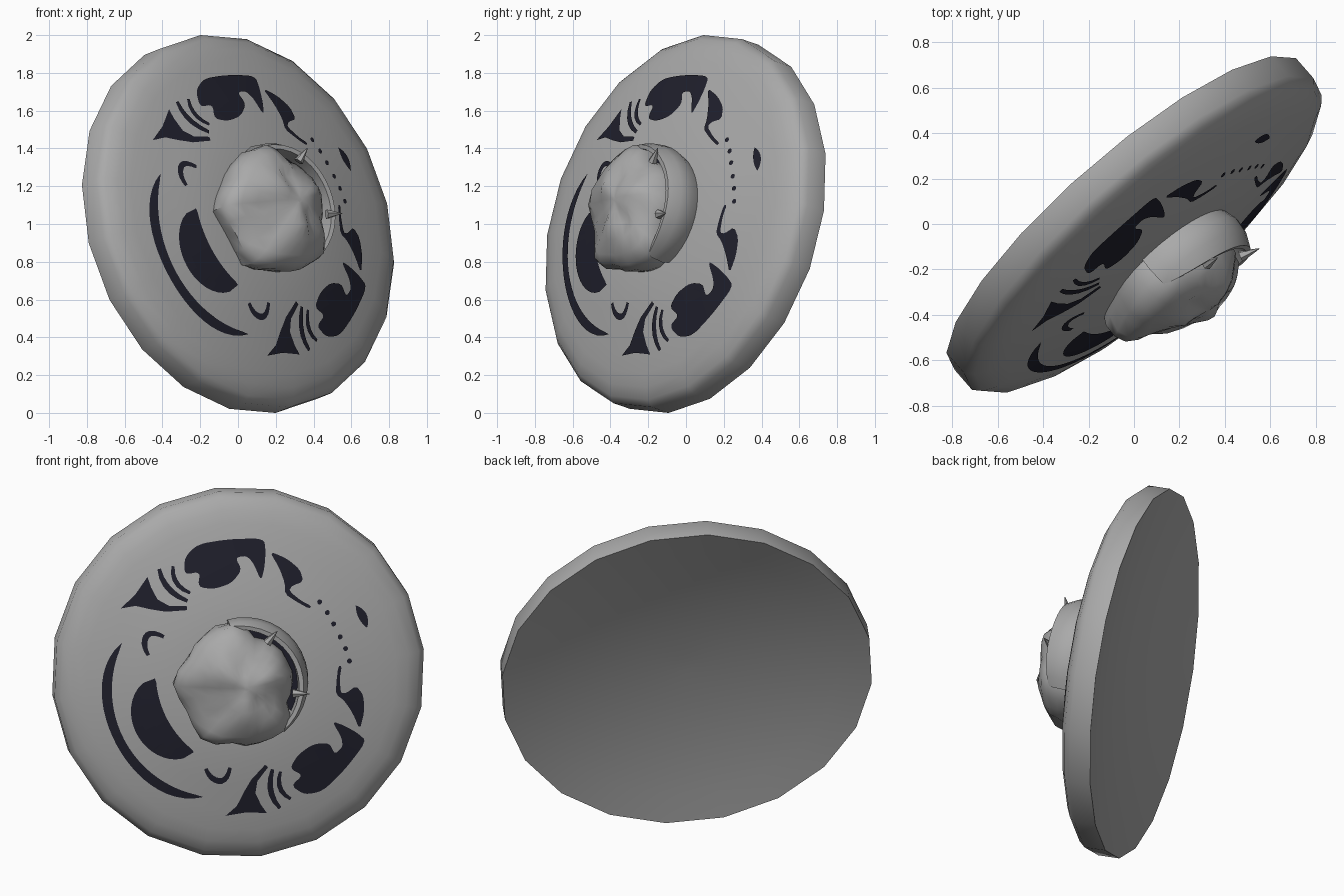
import bpy, bmesh, math
from mathutils import Matrix, Vector, noise

if "Cube" in bpy.data.objects:
    bpy.data.objects.remove(bpy.data.objects["Cube"])

# Tilted frame: local z is the facing direction of the disc, local y its upward direction
N = Vector((.636, -.728, .253)).normalized()
E1 = Vector((-N.y, N.x, 0)).normalized()
E2 = N.cross(E1)
FRAME = Matrix((E1, E2, N)).transposed().to_4x4()
FRAME.translation = (0, 0, 1)
AXIS = math.radians(24.8)                    # symmetry axis of head and painting
HEAD = FRAME @ Matrix.Rotation(AXIS, 4, 'Z')
# disc profile (radius, height): upright rim, domed front
PROFILE = [(1.022, -.06), (1.022, .06), (.99, .096), (.93, .126), (.86, .147),
           (.75, .169), (.6, .2), (.45, .225), (.3, .24), (.05, .245)]
# hollow back, a shallow dish (radius, height)
DISH = [(r, -.06 + .13 * (1 - (r / 1.022) ** 2)) for r in (.05, .25, .45, .65, .85)]


def material(name, col):
    m = bpy.data.materials.new(name)
    m.diffuse_color = (*col, 1)
    m.use_nodes = True
    m.node_tree.nodes["Principled BSDF"].inputs["Base Color"].default_value = m.diffuse_color
    return m


GREY = material("stone_grey", (.4, .4, .4))
DARK = material("dark_paint", (.014, .014, .025))


def finish(name, bm, mat, frame, angle=None):
    bm.transform(frame)
    me = bpy.data.meshes.new(name)
    bm.to_mesh(me)
    bm.free()
    me.materials.append(mat)
    ob = bpy.data.objects.new(name, me)
    bpy.context.collection.objects.link(ob)
    if angle:
        bpy.ops.object.select_all(action='DESELECT')
        ob.select_set(True)
        bpy.context.view_layer.objects.active = ob
        bpy.ops.object.shade_smooth_by_angle(angle=math.radians(angle))
    return ob


def loft(rings):
    """Skin a list of equal-length closed point rings and cap both ends."""
    bm = bmesh.new()
    vs = [[bm.verts.new(p) for p in r] for r in rings]
    n = len(vs[0])
    for a, b in zip(vs, vs[1:]):
        for i in range(n):
            j = (i + 1) % n
            bm.faces.new((a[i], a[j], b[j], b[i]))
    bm.faces.new(vs[0][::-1])
    bm.faces.new(vs[-1])
    bmesh.ops.recalc_face_normals(bm, faces=bm.faces)
    return bm


def polar(deg, r):
    a = math.radians(deg)
    return (r * math.cos(a), r * math.sin(a))


# --- shield disc with 20 sides
finish("shield_disc",
       loft([[(*polar(5 + 18 * k, r), z) for k in range(20)] for r, z in DISH + PROFILE]),
       GREY, FRAME, 50)


# --- painted marks: thin plates draped just above the domed front
def surface(r):
    for (r1, z1), (r0, z0) in zip(PROFILE[1:], PROFILE[2:]):
        if r >= r0:
            return z0 + (z1 - z0) * (r - r0) / (r1 - r0)
    return PROFILE[-1][1]


def plate(bm, pts, z=0):
    f = bm.faces.new([bm.verts.new((x, y, z)) for x, y in pts])
    f.normal_update()
    if f.normal.z < 0:
        f.normal_flip()


def drape(bm):
    bmesh.ops.triangulate(bm, faces=bm.faces[:])
    for axis in ((1, 0, 0), (0, 1, 0)):
        for k in range(-14, 15):
            bmesh.ops.bisect_plane(bm, geom=bm.verts[:] + bm.edges[:] + bm.faces[:],
                                   plane_co=Vector(axis) * k * .06, plane_no=axis)
    for v in bm.verts:
        v.co.z = surface(math.hypot(v.co.x, v.co.y)) + .005


def rounded(pts, times=2):
    for _ in range(times):
        out = []
        for p, q in zip(pts, pts[1:] + pts[:1]):
            p, q = Vector(p), Vector(q)
            out += [p * .8 + q * .2, p * .2 + q * .8]
        pts = out
    return [tuple(p) for p in pts]


def stroke(pts, w):
    """Tapered outline around a three or four point curve."""
    path = []
    for i in range(1, len(pts) - 1):
        p0 = Vector(pts[0]) if i == 1 else (Vector(pts[i - 1]) + Vector(pts[i])) / 2
        p2 = Vector(pts[-1]) if i == len(pts) - 2 else (Vector(pts[i]) + Vector(pts[i + 1])) / 2
        for k in range(5):
            t = k / 5
            path.append(p0 * (1 - t) ** 2 + Vector(pts[i]) * 2 * t * (1 - t) + p2 * t * t)
    path.append(Vector(pts[-1]))
    left, right = [], []
    for i, p in enumerate(path):
        d = (path[min(i + 1, len(path) - 1)] - path[max(i - 1, 0)]).normalized()
        s = Vector((-d.y, d.x)) * w / 2 * (.6 + .4 * math.sin(math.pi * i / (len(path) - 1)))
        left.append(p + s)
        right.append(p - s)
    return left + right[::-1]


WAVE = [(-55, 105), (-54, 122), (-40, 135), (-10, 140), (27, 141), (28, 128), (26, 112), (22, 99),
        (15, 117), (8, 124), (-3, 122), (3, 110), (-8, 97), (-26, 91), (-42, 93), (-39, 108)]
TOOTH = [(32, 128), (49, 121), (62, 110), (65, 98), (53, 94), (50, 89), (62, 79), (72, 74),
         (70, 71), (56, 79), (46, 86), (46, 97), (41, 112)]
HORN = [(-120, 70), (-105, 84), (-92, 102), (-89, 92), (-83, 80), (-72, 74), (-54, 74),
        (-54, 70), (-75, 68), (-90, 70), (-105, 73)]
BARS = [stroke([(-80, 110), (-77, 88), (-53, 79)], 6), stroke([(-66, 113), (-69, 94), (-50, 87)], 5),
        stroke([(-78, 43), (-92, 50), (-100, 34), (-94, 24)], 6)]

bm = bmesh.new()
for shape in [rounded(WAVE), rounded(TOOTH, 1), HORN] + BARS:
    for side in (1, -1):
        pts = []
        for x, y in shape:
            u, v = x / 184, y / 182 - .045 * x / 184
            a, r = math.atan2(v, u) - AXIS, math.hypot(u, v)
            pts.append((r * math.cos(a), side * r * math.sin(a)))
        plate(bm, pts)


def lune(mid, half, n, outer, inner):
    ts = [-1 + 2 * k / n for k in range(n + 1)]
    plate(bm, [polar(mid + half * t, outer(t)) for t in ts] +
          [polar(mid + half * t, inner(t)) for t in ts[::-1][1:-1]])


lune(181, 45, 24, lambda t: .69 + .085 * (1 - t ** 4), lambda t: .685 + .04 * (1 - t * t))    # long arc
lune(181, 29, 20, lambda t: .48 + .17 * (1 - t * t) ** .6, lambda t: .475 - .01 * (1 - t * t))  # crescent
lune(0, 5.5, 8, lambda t: .74 + .028 * (1 - t * t), lambda t: .74 - .02 * (1 - t * t))        # lens
for deg in (4, 11, 18):                                                                       # dots
    for side in (1, -1):
        cx, cy = polar(deg * side, .58 + deg * .001)
        plate(bm, [(cx + .014 * math.cos(k * math.tau / 8), cy + .014 * math.sin(k * math.tau / 8))
                   for k in range(8)])
drape(bm)
finish("painted_marks", bm, DARK, HEAD)


# --- beast head: lofted dome, narrow above the mouth, two corners at the ears
def bump(x, y, cx, cy, w):
    return math.exp(-((x - cx) ** 2 + (abs(y) - cy) ** 2) / (w * w))


def head_point(k, n, f, z):
    a = math.tau * k / n
    deg = abs((math.degrees(a) + 180) % 360 - 180)
    t = min(max((deg - 50) / 25, 0), 1)
    ear = math.exp(-((deg - 152) / 12) ** 2)
    r = .26 + .08 * t * t * (3 - 2 * t) + .045 * ear
    x, y = r * f * math.cos(a), r * f * math.sin(a)
    if z > .25:
        z += (.02 * bump(x, y, .12, 0, .08) + .025 * bump(x, y, -.06, .12, .06)
              - .04 * bump(x, y, .04, .13, .045) - .05 * bump(x, y, -.24, .06, .12))
        wob = noise.noise(Vector((x * 9, abs(y) * 9, z * 9)))
        x, y, z = x * (1 + .07 * wob), y * (1 + .07 * wob), z + .025 * wob
    return (x, y, z)


HEAD_RINGS = [(.94, .215), (.99, .27), (1.02, .34), (.97, .395), (.84, .44), (.62, .48),
              (.4, .5), (.2, .508), (.05, .508)]
finish("beast_head", loft([[head_point(k, 28, f, z) for k in range(28)] for f, z in HEAD_RINGS]),
       GREY, HEAD, 40)

# --- lower jaw: tall crescent lip leaning in over the open mouth
rings = []
for k in range(17):
    t = -1 + k / 8
    th, drop = 1 - .45 * t * t, .04 * t ** 4
    sec = [(.335, .215), (.357, .29), (.348, .36), (.315 + .02 * t * t, .425 - drop),
           (.345 - .055 * th, .42 - drop), (.345 - .055 * th, .215)]
    rings.append([(*polar(78 * t, r), z) for r, z in sec])
finish("lower_jaw", loft(rings), GREY, HEAD, 40)

# --- dark mouth floor
bm = bmesh.new()
arc = [-58 + 116 * k / 12 for k in range(13)]
plate(bm, [polar(a, .32) for a in arc] + [polar(a, .24) for a in arc[::-1]], .33)
finish("mouth_floor", bm, DARK, HEAD)

# --- pair of fangs
for side, name in ((1, "fang_left"), (-1, "fang_right")):
    bm = bmesh.new()
    bmesh.ops.create_cone(bm, cap_ends=True, segments=6, radius1=.026, radius2=.002, depth=.09)
    d = Vector((.08, .04 * side, .03)).normalized()
    rot = d.to_track_quat('Z', 'Y').to_matrix().to_4x4()
    bm.transform(Matrix.Translation((.25, .178 * side, .43)) @ rot)
    finish(name, bm, GREY, HEAD, 40)
